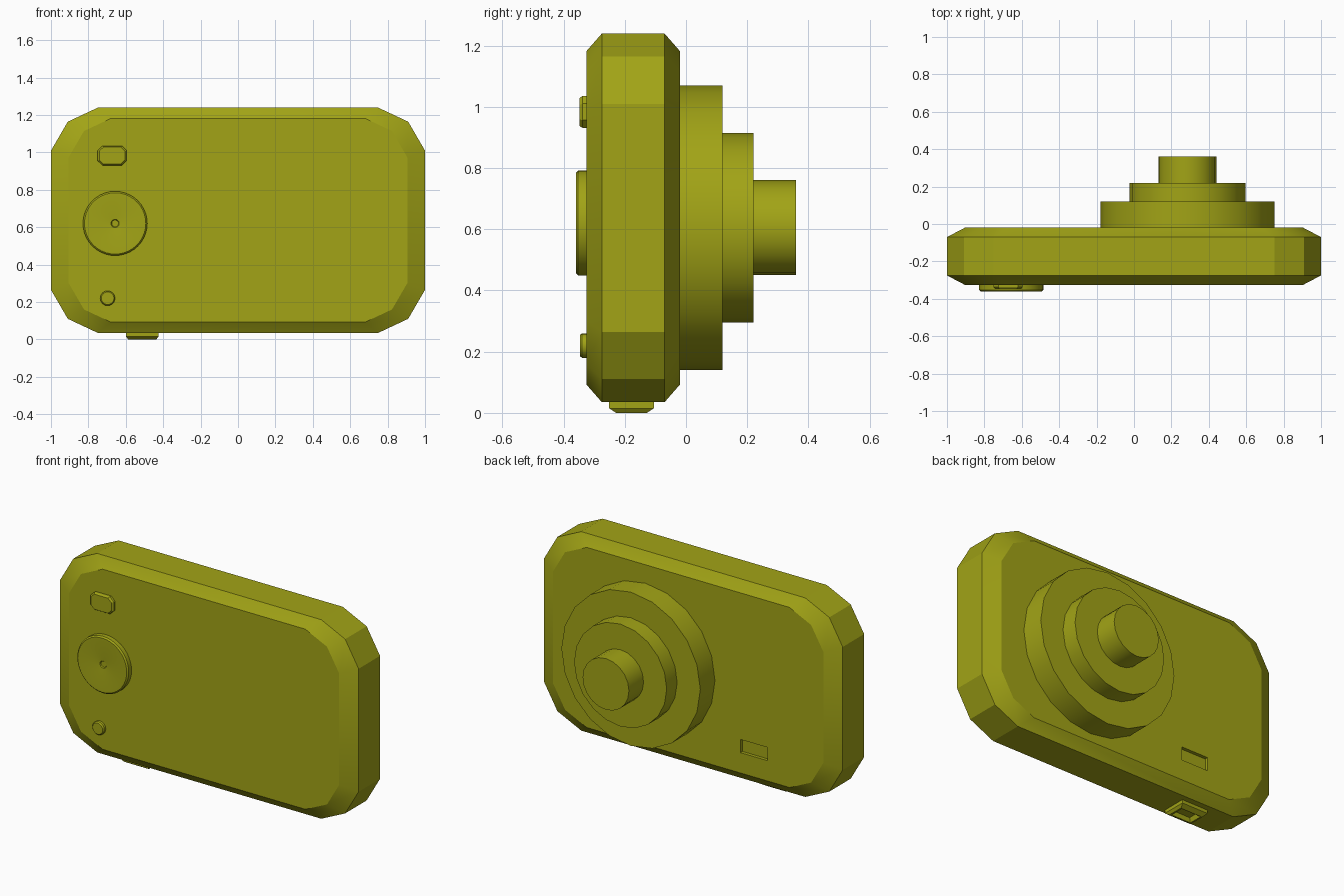
import bpy, bmesh
from math import cos, sin, tau, radians

if "Cube" in bpy.data.objects:
    bpy.data.objects.remove(bpy.data.objects["Cube"])

olive = bpy.data.materials.new("olive")
olive.diffuse_color = (0.36, 0.37, 0.008, 1)
olive.use_nodes = True
olive.node_tree.nodes["Principled BSDF"].inputs["Base Color"].default_value = olive.diffuse_color


def loft(name, rings, smooth=30):
    """Skin a list of matching closed rings and cap both ends."""
    bm = bmesh.new()
    loops = [[bm.verts.new(p) for p in ring] for ring in rings]
    n = len(loops[0])
    for a, b in zip(loops, loops[1:]):
        for i in range(n):
            j = (i + 1) % n
            bm.faces.new((a[i], a[j], b[j], b[i]))
    bm.faces.new(loops[0])
    bm.faces.new(loops[-1])
    bmesh.ops.recalc_face_normals(bm, faces=bm.faces)
    mesh = bpy.data.meshes.new(name)
    bm.to_mesh(mesh)
    bm.free()
    ob = bpy.data.objects.new(name, mesh)
    bpy.context.collection.objects.link(ob)
    mesh.materials.append(olive)
    bpy.ops.object.select_all(action='DESELECT')
    ob.select_set(True)
    bpy.context.view_layer.objects.active = ob
    bpy.ops.object.shade_smooth_by_angle(angle=radians(smooth))
    return ob


def round_part(name, x, z, profile, sides):
    """Turned part along y; profile is a list of (radius, y)."""
    return loft(name, [[(x + r * cos(tau * i / sides), y, z + r * sin(tau * i / sides))
                        for i in range(sides)] for r, y in profile])


# Body: rounded rectangle outline with chamfered front and back rims
quarter = [(1.0, 0.372), (0.91, 0.527), (0.75, 0.602)]
outline = (quarter + [(-x, z) for x, z in reversed(quarter)]
           + [(-x, -z) for x, z in quarter] + [(x, -z) for x, z in reversed(quarter)])
body = loft("camera_body", [[(x * s, y, 0.637 + z * s) for x, z in outline]
                            for s, y in ((0.905, -0.325), (1, -0.275), (1, -0.07), (0.905, -0.02))], 20)

# Recessed window in the back face
bpy.ops.mesh.primitive_cube_add(size=1, location=(-0.44, -0.01, 0.255))
cutter = bpy.context.object
cutter.name = "window_cutter"
cutter.scale = (0.18, 0.06, 0.08)
cutter.hide_render = True
cutter.hide_set(True)
cut = body.modifiers.new("window", 'BOOLEAN')
cut.operation = 'DIFFERENCE'
cut.object = cutter

# Stepped lens barrel
for name, r, y0, y1 in (("lens_base", 0.465, -0.03, 0.12),
                        ("lens_ring", 0.31, 0.12, 0.22),
                        ("lens_tip", 0.155, 0.22, 0.36)):
    round_part(name, 0.285, 0.605, [(r, y0), (r, y1)], 20)

# Control dial with a shallow dish and centre dimple
round_part("control_dial", -0.657, 0.62,
           [(0.172, -0.32), (0.172, -0.352), (0.164, -0.36), (0.15, -0.36),
            (0.022, -0.35), (0.018, -0.345)], 40)

# Small round button
round_part("round_button", -0.697, 0.22, [(0.04, -0.32), (0.04, -0.34), (0.034, -0.347)], 16)

# Octagonal upper button
oct_pts = [(0.078, 0.027), (0.052, 0.052), (-0.052, 0.052), (-0.078, 0.027),
           (-0.078, -0.027), (-0.052, -0.052), (0.052, -0.052), (0.078, -0.027)]
loft("upper_button", [[(-0.673 + x * s, y, 0.983 + z * s) for x, z in oct_pts]
                      for s, y in ((1, -0.32), (1, -0.338), (0.88, -0.348))])


# Tripod socket under the body, with a shallow recess
def rect(hx, hy, z):
    return [(-0.512 + a * hx, -0.178 + b * hy, z) for a, b in ((-1, -1), (1, -1), (1, 1), (-1, 1))]


loft("tripod_socket", [rect(0.087, 0.073, 0.045), rect(0.087, 0.073, 0.015),
                       rect(0.075, 0.05, 0), rect(0.065, 0.042, 0), rect(0.055, 0.036, 0.025)])
